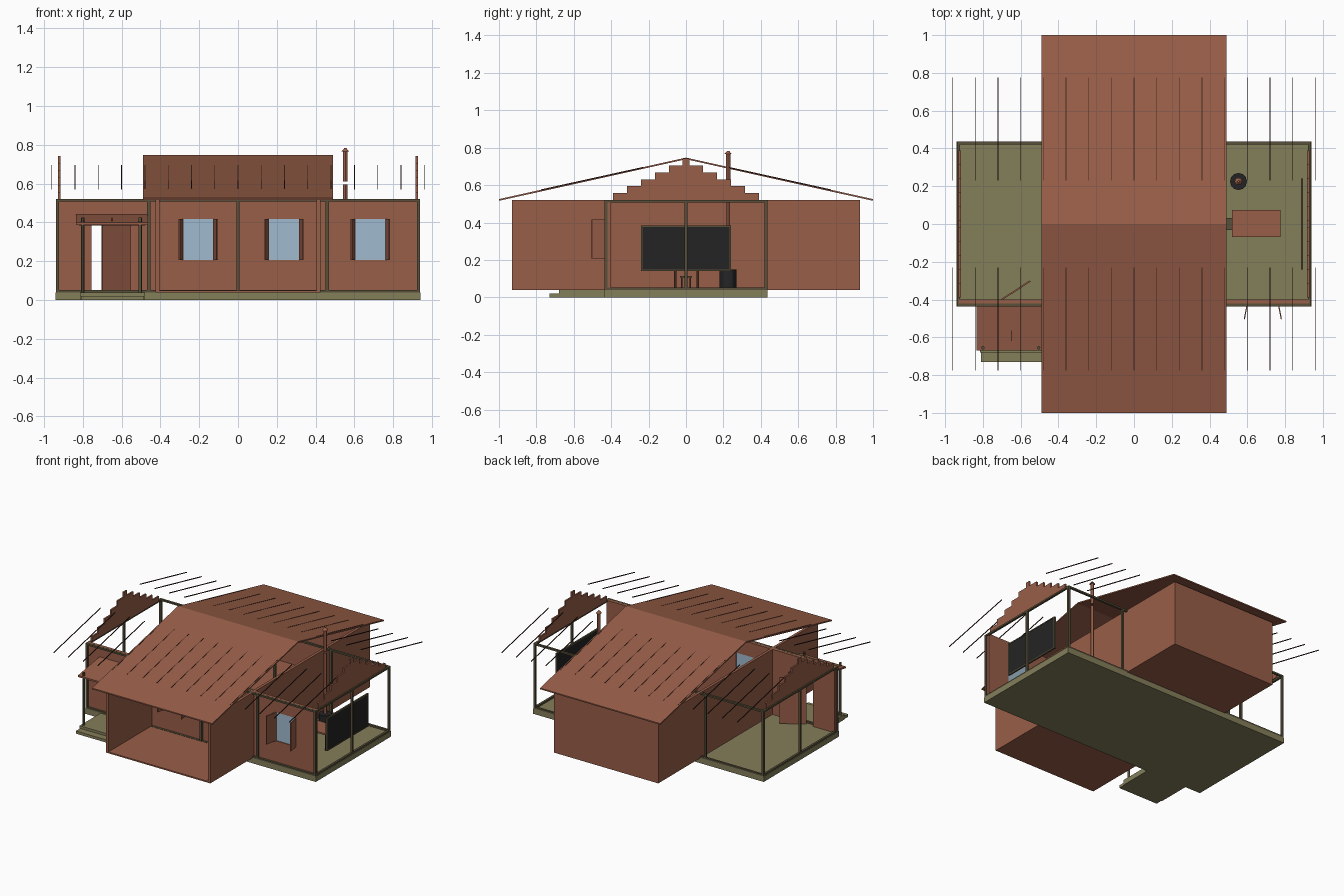
import bpy, math
from mathutils import Matrix, Vector

if "Cube" in bpy.data.objects:
    bpy.data.objects.remove(bpy.data.objects["Cube"])


def lin(c):
    c /= 255
    return c / 12.92 if c < 0.04045 else ((c + 0.055) / 1.055) ** 2.4


def mat(name, r, g, b):
    m = bpy.data.materials.new(name)
    m.diffuse_color = (lin(r), lin(g), lin(b), 1)
    m.use_nodes = True
    m.node_tree.nodes["Principled BSDF"].inputs["Base Color"].default_value = m.diffuse_color
    return m


BRICK = mat("brick brown", 152, 94, 72)
OLIVE = mat("olive stone", 132, 126, 90)
FRAME = mat("dark olive timber", 88, 80, 58)
GLASS = mat("pale blue glass", 160, 186, 205)
BLACK = mat("black", 36, 36, 36)
DARK = mat("dark brown", 66, 40, 32)


def mesh(name, verts, faces, m):
    d = bpy.data.meshes.new(name)
    d.from_pydata(verts, [], faces)
    d.materials.append(m)
    o = bpy.data.objects.new(name, d)
    bpy.context.collection.objects.link(o)
    return o


def box(name, x0, x1, y0, y1, z0, z1, m, rot=None):
    """Box from its extents, optionally turned about its centre."""
    c = Vector(((x0 + x1) / 2, (y0 + y1) / 2, (z0 + z1) / 2))
    h = Vector((x1 - x0, y1 - y0, z1 - z0)) / 2
    v = [Vector((h.x * a, h.y * b, h.z * k)) for k in (-1, 1) for a, b in ((-1, -1), (1, -1), (1, 1), (-1, 1))]
    if rot:
        v = [rot @ p for p in v]
    f = [(3, 2, 1, 0), (4, 5, 6, 7)] + [(i, (i + 1) % 4, (i + 1) % 4 + 4, i + 4) for i in range(4)]
    return mesh(name, [p + c for p in v], f, m)


def plank(name, x0, x1, a, b, t, m):
    """Slab running in the y-z plane from a to b, thickness t below that line."""
    v = [(x, y, z - d) for x in (x0, x1) for (y, z), d in ((a, 0), (b, 0), (b, t), (a, t))]
    f = [(0, 1, 2, 3), (7, 6, 5, 4)] + [(i + 4, (i + 1) % 4 + 4, (i + 1) % 4, i) for i in range(4)]
    if b[0] < a[0]:
        f = [q[::-1] for q in f]
    return mesh(name, v, f, m)


def tube(name, x, y, z0, z1, r, m, r2=None, n=12):
    bpy.ops.mesh.primitive_cone_add(vertices=n, radius1=r, radius2=r if r2 is None else r2,
                                    depth=z1 - z0, location=(x, y, (z0 + z1) / 2))
    o = bpy.context.object
    o.name = name
    o.data.materials.append(m)
    bpy.ops.object.shade_smooth_by_angle()


# Foundation, porch deck and step
box("foundation", -.94, .94, -.437, .437, 0, .04, OLIVE)
box("porch_deck", -.815, -.48, -.68, -.43, 0, .038, OLIVE)
box("porch_step", -.81, -.485, -.73, -.68, 0, .02, OLIVE)

# Long crosswise shell: floor, two side walls, back wall, open front
box("shell_floor", -.425, .425, -.93, .93, .04, .05, BRICK)
for s in (-1, 1):
    box("shell_side_wall", s * .415 - .01, s * .415 + .01, -.93, .93, .04, .52, BRICK)
box("shell_back_wall", -.425, .425, .91, .93, .04, .52, BRICK)

# Front wall, built in strips around its openings (x0, x1, z0, z1)
windows = (-.205, .237, .682)
holes = [(-.755, -.555, .04, .39)] + [(c - .077, c + .077, .207, .417) for c in windows]
x = -.93
for x0, x1, z0, z1 in holes:
    box("front_wall", x, x0, -.42, -.40, .04, .52, BRICK)
    box("front_lintel", x0, x1, -.42, -.40, z1, .52, BRICK)
    if z0 > .05:
        box("front_sill", x0, x1, -.42, -.40, .04, z0, BRICK)
    x = x1
box("front_wall", x, .93, -.42, -.40, .04, .52, BRICK)

# Windows with splayed shutters
for c in windows:
    box("window_glass", c - .077, c + .077, -.414, -.406, .207, .417, GLASS)
    for s in (-1, 1):
        sx = c + s * .09
        box("shutter", sx - .003, sx + .003, -.505, -.42, .207, .417, BRICK,
            Matrix.Rotation(s * math.radians(11), 3, 'Z'))

# Open door leaf
box("door", -.625 - .09, -.625 + .09, -.355, -.347, .045, .385, BRICK,
    Matrix.Rotation(math.radians(33), 3, 'Z'))

# Timber frame: posts, top and bottom beams
for s in (-1, 1):
    for px in (-.93, -.46, 0, .46, .93):
        box("frame_post", px - .008, px + .008, s * .429 - .008, s * .429 + .008, .04, .52, FRAME)
    box("side_post", s * .93 - .008, s * .93 + .008, -.008, .008, .04, .52, FRAME)
    for z in (.04, .508):
        box("long_beam", -.938, .938, s * .429 - .008, s * .429 + .008, z, z + .012, FRAME)
        box("side_beam", s * .93 - .008, s * .93 + .008, -.437, .437, z, z + .012, FRAME)
    # Stepped gable
    for i in range(6):
        w = .39 - .0745 * i
        box("gable_step", s * .922 - .006, s * .922 + .006, -w, w, .52 + .037 * i, .557 + .037 * i, BRICK)

# Main roof and its thin battens
for s in (-1, 1):
    plank("roof_slope", -.49, .49, (0, .747), (s, .525), .009, BRICK)
    for i in range(17):
        bx = -.96 + .12 * i
        plank("roof_batten", bx - .002, bx + .002, (s * .23, .697), (s * .775, .577), .006, DARK)

# Porch roof, beam and posts
plank("porch_roof", -.835, -.465, (-.40, .445), (-.67, .40), .012, BRICK)
box("porch_beam", -.82, -.48, -.662, -.648, .385, .395, FRAME)
box("porch_roof_batten", -.652, -.648, -.62, -.56, .405, .425, DARK)
for px in (-.80, -.505):
    tube("porch_post", px, -.655, .038, .425, .009, FRAME)

# Dark side panel with frame
box("side_panel", .886, .894, -.235, .235, .148, .375, BLACK)
for z in (.14, .375):
    box("panel_rail", .884, .896, -.24, .24, z, z + .008, FRAME)
for s in (-1, 1):
    box("panel_stile", .884, .896, s * .237 - .004, s * .237 + .004, .14, .383, FRAME)

# Table and stool
box("table_top", .52, .775, -.07, .075, .155, .167, BRICK)
for tx in (.535, .76):
    for ty in (-.058, .063):
        box("table_leg", tx - .006, tx + .006, ty - .006, ty + .006, .04, .155, DARK)
box("stool_seat", .455, .52, -.033, .033, .105, .115, FRAME)
for tx in (.465, .51):
    for ty in (-.022, .022):
        box("stool_leg", tx - .004, tx + .004, ty - .004, ty + .004, .04, .105, DARK)

# Stove, flue and chimney
tube("stove", .553, .225, .04, .15, .045, BLACK)
tube("flue", .553, .225, .15, .595, .011, BRICK)
tube("chimney", .553, .225, .61, .768, .012, BRICK)
tube("chimney_cap", .553, .225, .765, .783, .02, BRICK, .005)
